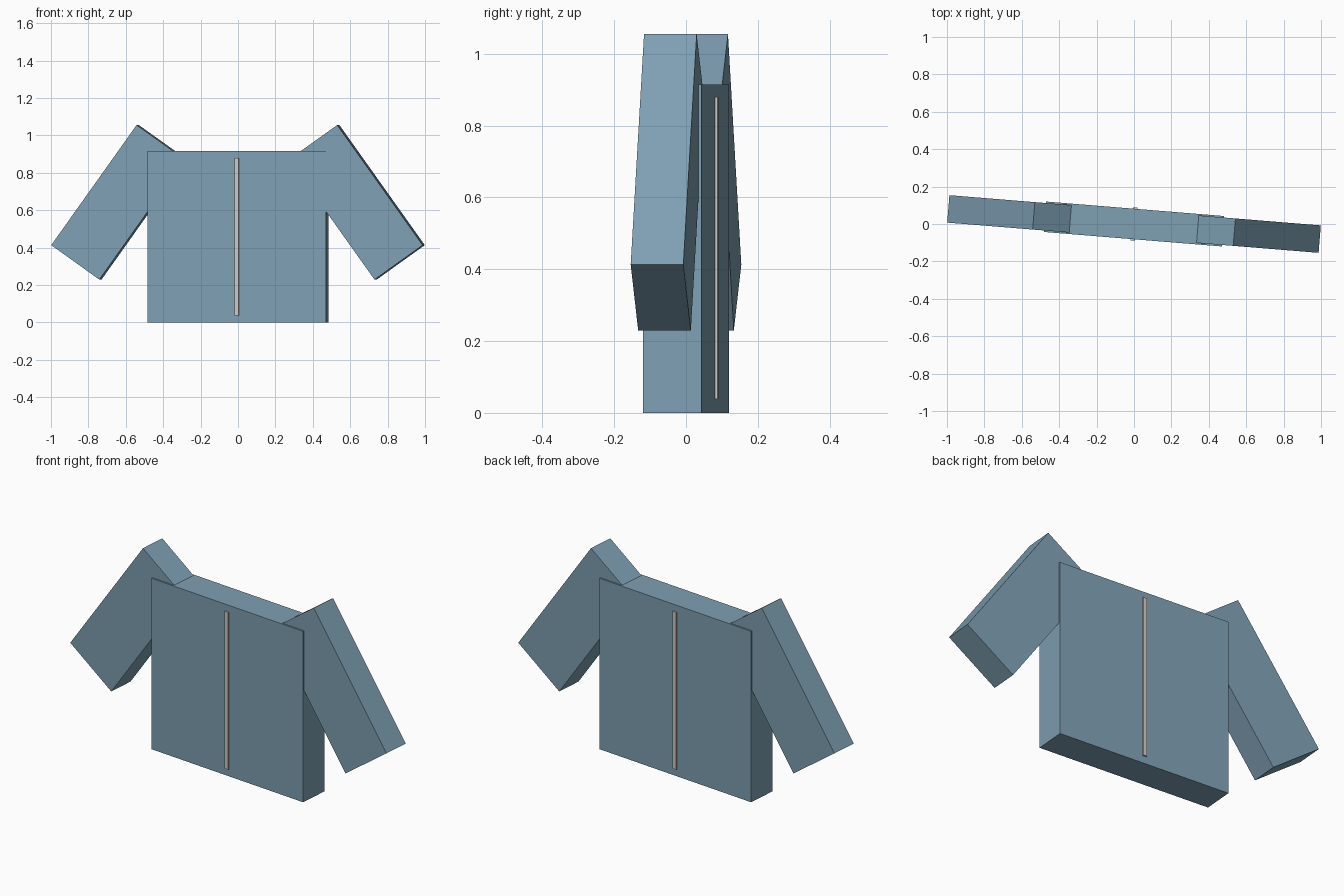
import bpy
from math import radians
from mathutils import Matrix

if "Cube" in bpy.data.objects:
    bpy.data.objects.remove(bpy.data.objects["Cube"])

YAW = Matrix.Rotation(radians(-4.65), 4, 'Z')  # whole jacket is turned slightly


def material(name, color):
    mat = bpy.data.materials.new(name)
    mat.diffuse_color = color
    mat.use_nodes = True
    mat.node_tree.nodes["Principled BSDF"].inputs["Base Color"].default_value = mat.diffuse_color
    return mat


fabric = material("blue_fabric", (0.21, 0.35, 0.45, 1))
metal = material("pale_metal", (0.62, 0.59, 0.55, 1))


def box(name, center, size, mat, tilt=0):
    """Box of the given size, tilted about y, then turned with the jacket."""
    bpy.ops.mesh.primitive_cube_add(size=1)
    ob = bpy.context.object
    ob.name = name
    ob.data.transform(Matrix.Diagonal((*size, 1)))
    ob.matrix_world = YAW @ Matrix.Translation(center) @ Matrix.Rotation(radians(tilt), 4, 'Y')
    ob.data.materials.append(mat)
    return ob


# Torso
box("body", (0, 0, 0.4575), (0.955, 0.163, 0.915), fabric)

# Zip strip, showing on both front and back
box("zip", (0, 0, 0.459), (0.022, 0.179, 0.842), metal)

# Sleeves, mirrored
for name, s in (("left_sleeve", -1), ("right_sleeve", 1)):
    box(name, (s * 0.638, 0, 0.642), (0.317, 0.147, 0.789), fabric, tilt=-s * 35.5)
